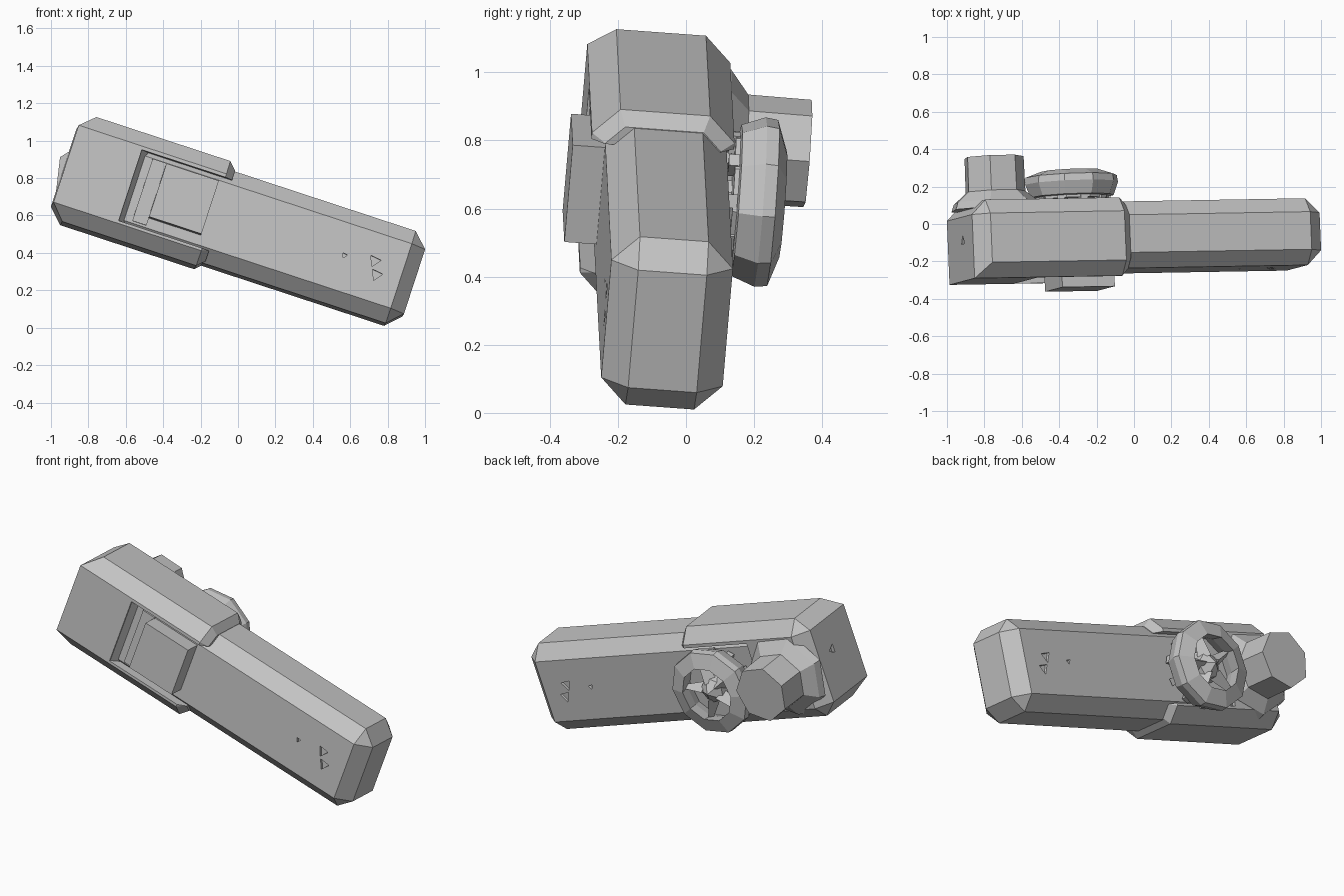
import bpy, bmesh, math
from mathutils import Matrix, Vector

if "Cube" in bpy.data.objects:
    bpy.data.objects.remove(bpy.data.objects["Cube"], do_unlink=True)

# Single plain grey finish
grey = bpy.data.materials.new("plain_grey")
grey.use_nodes = True
COL = (0.55, 0.55, 0.55, 1)
grey.diffuse_color = COL
grey.node_tree.nodes["Principled BSDF"].inputs["Base Color"].default_value = COL

# The device is built along x, then yawed, pitched and rolled as a whole
POSE = (Matrix.Rotation(math.radians(1), 4, "Z")
        @ Matrix.Rotation(math.radians(18.2), 4, "Y")
        @ Matrix.Translation((0, 0, 0.515))
        @ Matrix.Rotation(math.radians(-4.4), 4, "X"))


def finish(bm, name):
    bmesh.ops.recalc_face_normals(bm, faces=bm.faces)
    mesh = bpy.data.meshes.new(name)
    bm.to_mesh(mesh)
    bm.free()
    mesh.materials.append(grey)
    ob = bpy.data.objects.new(name, mesh)
    bpy.context.collection.objects.link(ob)
    ob.matrix_world = POSE
    return ob


def box_bm(lo, hi):
    bm = bmesh.new()
    bmesh.ops.create_cube(bm, size=1)
    lo, hi = Vector(lo), Vector(hi)
    for v in bm.verts:
        v.co = (lo + hi) / 2 + v.co * (hi - lo)
    return bm


def chamfer(bm, width, keep):
    edges = [e for e in bm.edges if keep(e)]
    bmesh.ops.bevel(bm, geom=edges, offset=width, segments=1,
                    affect="EDGES", clamp_overlap=True)


def prism_bm(points, z0, z1):
    """Extrude a top-plan polygon between two heights."""
    bm = bmesh.new()
    face = bm.faces.new([bm.verts.new((x, y, z0)) for x, y in points])
    out = bmesh.ops.extrude_face_region(bm, geom=[face])["geom"]
    for v in out:
        if isinstance(v, bmesh.types.BMVert):
            v.co.z = z1
    return bm


def lathe(name, profile, sides, centre, turn=0.0, closed=False):
    """Revolve (radius, depth) pairs about the front-to-back axis."""
    bm = bmesh.new()
    rings = []
    for r, y in profile:
        ring = []
        for i in range(sides):
            a = turn + math.tau * i / sides
            ring.append(bm.verts.new((centre[0] + r * math.cos(a), y,
                                      centre[1] + r * math.sin(a))))
        rings.append(ring)
    pairs = list(zip(rings, rings[1:]))
    if closed:
        pairs.append((rings[-1], rings[0]))
    else:
        bm.faces.new(rings[0])
        bm.faces.new(rings[-1])
    for a, b in pairs:
        for i in range(sides):
            j = (i + 1) % sides
            bm.faces.new((a[i], a[j], b[j], b[i]))
    return finish(bm, name)


def cut(target, cutter):
    cutter.hide_render = True
    mod = target.modifiers.new("cut", "BOOLEAN")
    mod.operation = "DIFFERENCE"
    mod.solver = "EXACT"
    mod.object = cutter
    bpy.ops.object.select_all(action="DESELECT")
    bpy.context.view_layer.objects.active = target
    target.select_set(True)
    bpy.ops.object.modifier_apply(modifier=mod.name)
    bpy.data.objects.remove(cutter, do_unlink=True)


# Slim main body with chamfers all round
FRONT, BACK = -0.25, 0.108
bm = box_bm((-1.0, FRONT, -0.26), (0.817, BACK, 0.26))
chamfer(bm, 0.078, lambda e: True)
main_body = finish(bm, "main_body")

# Thicker sleeve, with a sharp front end corner and a finer chamfer inward
S0, S1 = -1.152, -0.28
bm = box_bm((S0, -0.293, -0.288), (S1, 0.127, 0.302))


def at(e, axis, value):
    return all(abs(v.co[axis] - value) < 1e-4 for v in e.verts)


chamfer(bm, 0.078, lambda e: not at(e, 0, S1)
        and not (at(e, 0, S0) and at(e, 1, -0.293)))
chamfer(bm, 0.04, lambda e: at(e, 0, S1) and len(e.link_faces) == 2)
sleeve = finish(bm, "sleeve")

# Window through the sleeve, leaving an upper and a lower rail
plan = [(-0.79, -0.5), (-0.79, -0.285), (-0.755, -0.24),
        (-0.755, 0.5), (0, 0.5), (0, -0.5)]
cut(sleeve, finish(prism_bm(plan, -0.195, 0.205), "window_cutter"))

# Small three-sided pits on the front, back and end
pits = [(0.578, 0.033, 0.035), (0.416, 0.011, 0.016), (0.61, -0.035, 0.035)]
for y in (FRONT, BACK):
    for x, z, r in pits:
        cut(main_body, lathe("pit_cutter", [(r, y - 0.015), (r, y + 0.015)],
                             3, (x, z), 0.4))
pit = lathe("end_pit_cutter", [(0.03, -0.02), (0.03, 0.02)], 3, (0, 0))
pit.matrix_world = (POSE @ Matrix.Translation((S0, -0.08, 0.05))
                    @ Matrix.Rotation(math.pi / 2, 4, "Z"))
cut(sleeve, pit)

# Push button and its low ledge
finish(box_bm((-0.643, -0.345, -0.128), (-0.348, -0.22, 0.172)), "button")
finish(box_bm((-0.72, -0.262, -0.17), (-0.64, -0.22, 0.18)), "button_ledge")

# Faceted knob on a flared foot
lathe("knob", [(0.25, 0.09), (0.235, 0.13), (0.165, 0.185), (0.163, 0.372)],
      7, (-0.945, 0.0), 0.2)

# Rear wheel: rim, thin base, axle and pointed hub
WHEEL = (-0.507, -0.013)
lathe("wheel_rim", [(0.2, 0.15), (0.225, 0.155), (0.252, 0.225), (0.247, 0.262),
                    (0.16, 0.292), (0.175, 0.22)], 10, WHEEL, 0.15, closed=True)
lathe("wheel_base", [(0.205, 0.137), (0.205, 0.16)], 10, WHEEL, 0.15)
lathe("wheel_axle", [(0.07, 0.08), (0.07, 0.15)], 10, WHEEL)
lathe("wheel_hub", [(0.1, 0.15), (0.08, 0.235), (0.004, 0.285)], 5, WHEEL, 0.15)

# Tapered spokes from hub to rim
for i in range(5):
    a = 0.15 + math.tau * i / 5
    bm = bmesh.new()
    bmesh.ops.create_cone(bm, cap_ends=True, segments=3, radius1=0.045,
                          radius2=0.016, depth=0.14)
    place = (Matrix.Translation((WHEEL[0], 0.225, WHEEL[1]))
             @ Matrix.Rotation(-a, 4, "Y") @ Matrix.Translation((0.12, 0, 0))
             @ Matrix.Rotation(math.pi / 2, 4, "Y"))
    bmesh.ops.transform(bm, matrix=place, verts=bm.verts)
    finish(bm, "wheel_spoke_%d" % (i + 1))

# Small teeth between the wheel and the body
for i in range(10):
    a = 0.3 + math.tau * i / 10
    bm = box_bm((0.15, 0.118, -0.02), (0.205, 0.15, 0.02))
    bmesh.ops.transform(bm, matrix=Matrix.Translation((WHEEL[0], 0, WHEEL[1]))
                        @ Matrix.Rotation(-a, 4, "Y"), verts=bm.verts)
    finish(bm, "wheel_tooth_%d" % (i + 1))
